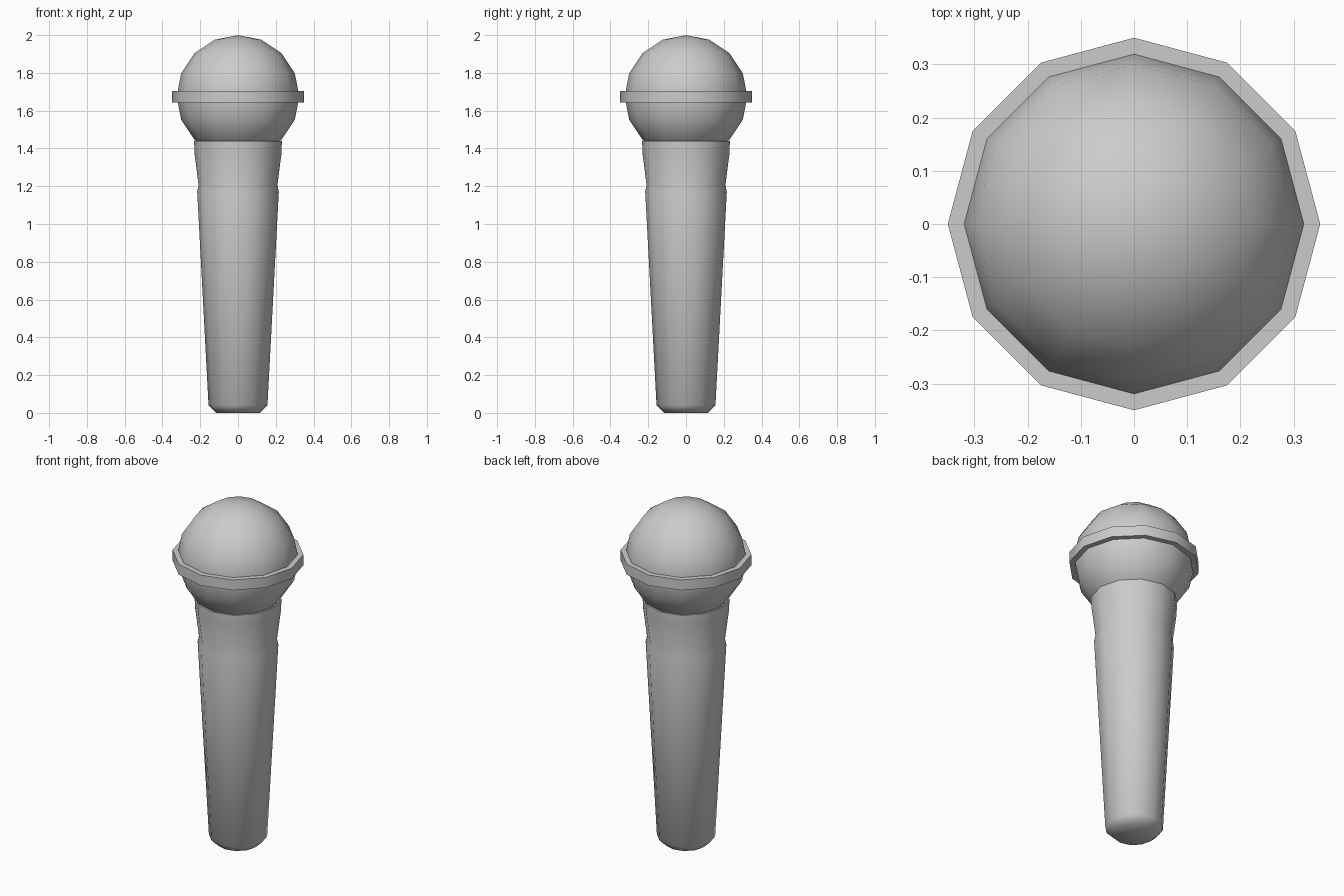
import bpy, bmesh
from math import sin, cos, pi, radians

SIDES = 12

cube = bpy.data.objects.get("Cube")
if cube:
    bpy.data.objects.remove(cube, do_unlink=True)

grey = bpy.data.materials.new("plain_grey")
grey.use_nodes = True
colour = (0.6, 0.6, 0.6, 1)
grey.diffuse_color = colour
grey.node_tree.nodes["Principled BSDF"].inputs["Base Color"].default_value = colour


def finish(bm, name):
    """Turn a bmesh into a smooth object with sharp hard edges."""
    bmesh.ops.recalc_face_normals(bm, faces=bm.faces)
    mesh = bpy.data.meshes.new(name)
    bm.to_mesh(mesh)
    bm.free()
    mesh.materials.append(grey)
    obj = bpy.data.objects.new(name, mesh)
    bpy.context.collection.objects.link(obj)
    bpy.ops.object.select_all(action='DESELECT')
    obj.select_set(True)
    bpy.context.view_layer.objects.active = obj
    bpy.ops.object.shade_smooth_by_angle(angle=radians(60))
    return obj


def lathe(name, profile, loop=False):
    """Revolve (radius, height) points; cap the ends unless the profile is a loop."""
    bm = bmesh.new()
    rings = [[bm.verts.new((r * cos(2 * pi * i / SIDES), r * sin(2 * pi * i / SIDES), z))
              for i in range(SIDES)] for r, z in profile]
    pairs = list(zip(rings, rings[1:]))
    if loop:
        pairs.append((rings[-1], rings[0]))
    else:
        bm.faces.new(rings[0])
        bm.faces.new(rings[-1])
    for a, b in pairs:
        for i in range(SIDES):
            j = (i + 1) % SIDES
            bm.faces.new((a[i], a[j], b[j], b[i]))
    return finish(bm, name)


# Tapered handle with a chamfered foot, a small step and a flared neck
lathe("handle", [(0.115, 0), (0.156, 0.04), (0.216, 1.17), (0.209, 1.205),
                 (0.231, 1.38), (0.232, 1.44)])

# Round head
bm = bmesh.new()
bmesh.ops.create_uvsphere(bm, u_segments=SIDES, v_segments=8, radius=0.325)
bmesh.ops.translate(bm, verts=bm.verts, vec=(0, 0, 1.675))
finish(bm, "head")

# Collar around the widest part of the head
lathe("collar", [(0.30, 1.643), (0.35, 1.643), (0.35, 1.704), (0.30, 1.704)], loop=True)
